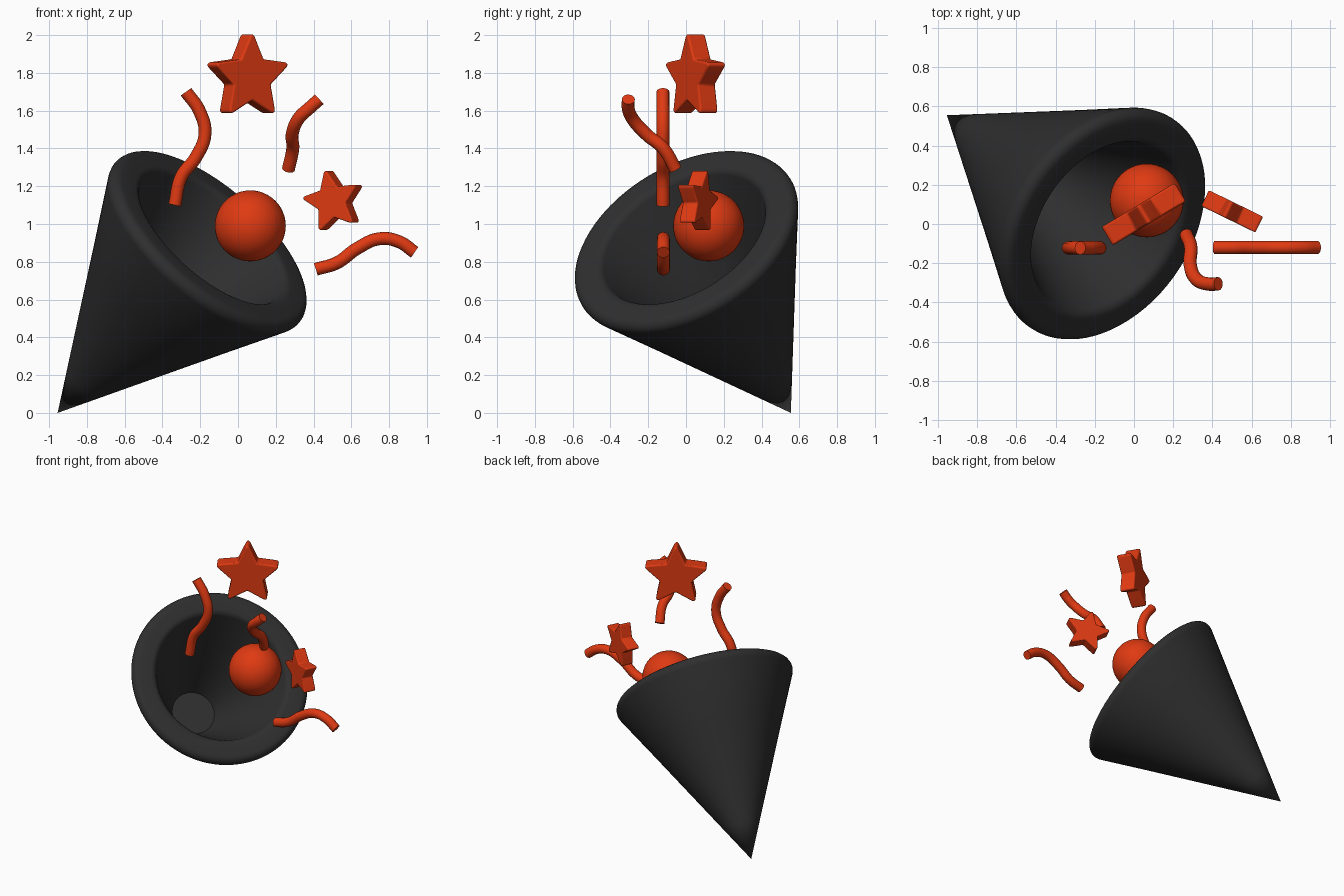
import bpy, bmesh, math
from mathutils import Vector, Matrix

if "Cube" in bpy.data.objects:
    bpy.data.objects.remove(bpy.data.objects["Cube"])


def material(name, rgb):
    m = bpy.data.materials.new(name)
    m.diffuse_color = (*rgb, 1)
    m.use_nodes = True
    m.node_tree.nodes["Principled BSDF"].inputs["Base Color"].default_value = m.diffuse_color
    return m


BLACK = material("charcoal", (0.028, 0.028, 0.028))
RED = material("orange_red", (0.74, 0.042, 0.006))


def select(ob):
    bpy.ops.object.select_all(action='DESELECT')
    ob.select_set(True)
    bpy.context.view_layer.objects.active = ob


def finish(name, bm, mat, angle=40):
    bmesh.ops.recalc_face_normals(bm, faces=bm.faces)
    me = bpy.data.meshes.new(name)
    bm.to_mesh(me)
    bm.free()
    me.materials.append(mat)
    ob = bpy.data.objects.new(name, me)
    bpy.context.collection.objects.link(ob)
    select(ob)
    bpy.ops.object.shade_smooth_by_angle(angle=math.radians(angle))
    return ob


def arc(cx, cy, r, a0, a1, n=6):
    return [(cx + r * math.cos(math.radians(a0 + (a1 - a0) * i / n)),
             cy + r * math.sin(math.radians(a0 + (a1 - a0) * i / n))) for i in range(n + 1)]


# Party cone: hollow profile (radius, height) spun round its axis
apex = Vector((-0.955, 0.555, 0))
axis = (Vector((-0.16, 0, 0.905)) - apex).normalized()
profile = [(0, 0)]
profile += [(0.492 * h, h) for h in (0.25, 0.6, 0.95)]
profile += arc(0.596, 1.32, 0.05, -26, 90)          # rounded outer lip
profile += arc(0.515, 1.32, 0.05, 90, 154 + 0)      # rounded inner lip
profile += [(0.155, 0.58), (0, 0.58)]               # inner wall and floor
bm = bmesh.new()
vs = [bm.verts.new((r, 0, h)) for r, h in profile]
es = [bm.edges.new(p) for p in zip(vs, vs[1:])]
bmesh.ops.spin(bm, geom=vs + es, cent=(0, 0, 0), axis=(0, 0, 1),
               angle=math.tau, steps=96, use_duplicate=False)
bmesh.ops.remove_doubles(bm, verts=bm.verts, dist=1e-5)
rot = Vector((0, 0, 1)).rotation_difference(axis).to_matrix().to_4x4()
bm.transform(Matrix.Translation(apex) @ rot)
finish("party_cone", bm, BLACK)

# Ball
bm = bmesh.new()
bmesh.ops.create_uvsphere(bm, u_segments=48, v_segments=24, radius=0.188)
bm.transform(Matrix.Translation((0.065, 0.12, 0.99)))
finish("ball", bm, RED)


# Stars: rounded-tip prisms
def star(name, loc, turn, roll, s, thick):
    bm = bmesh.new()
    ring = []
    for i in range(10):
        a = math.radians(90 + roll + 36 * i)
        r = (0.12 if i % 2 else 0.25) * s
        ring.append(bm.verts.new((r * math.cos(a), -thick / 2, r * math.sin(a))))
    face = bm.faces.new(ring)
    ext = bmesh.ops.extrude_face_region(bm, geom=[face], use_keep_orig=True)
    moved = [g for g in ext["geom"] if isinstance(g, bmesh.types.BMVert)]
    bmesh.ops.translate(bm, verts=moved, vec=(0, thick, 0))
    tips = [e for e in bm.edges
            if abs(e.verts[0].co.y - e.verts[1].co.y) > thick / 2
            and math.hypot(e.verts[0].co.x, e.verts[0].co.z) > 0.2 * s]
    bmesh.ops.recalc_face_normals(bm, faces=bm.faces)
    bmesh.ops.bevel(bm, geom=tips, offset=0.04 * s, segments=6,
                    profile=0.5, affect='EDGES')
    bm.transform(Matrix.Translation(loc) @ Matrix.Rotation(math.radians(turn), 4, 'Z'))
    ob = finish(name, bm, RED)
    b = ob.modifiers.new("soft_edges", 'BEVEL')
    b.width = 0.01 * s
    b.segments = 3
    b.limit_method = 'ANGLE'
    b.angle_limit = math.radians(40)


star("large_star", (0.05, 0.05, 1.775), 31, 0, 1.0, 0.11)
star("small_star", (0.51, 0.06, 1.12), -26, 12, 0.72, 0.09)


# Streamers: round tubes along smooth paths
def streamer(name, pts):
    cu = bpy.data.curves.new(name, 'CURVE')
    cu.dimensions = '3D'
    cu.bevel_depth = 0.034
    cu.bevel_resolution = 6
    cu.use_fill_caps = True
    sp = cu.splines.new('BEZIER')
    sp.resolution_u = 10
    sp.bezier_points.add(len(pts) - 1)
    for bp, p in zip(sp.bezier_points, pts):
        bp.co = p
        bp.handle_left_type = bp.handle_right_type = 'AUTO'
    cu.materials.append(RED)
    ob = bpy.data.objects.new(name, cu)
    bpy.context.collection.objects.link(ob)
    select(ob)
    bpy.ops.object.convert(target='MESH')
    bpy.ops.object.shade_smooth_by_angle(angle=math.radians(40))


streamer("left_streamer", [(x, -0.122, z) for x, z in (
    (-0.275, 1.70), (-0.205, 1.60), (-0.175, 1.475), (-0.225, 1.35),
    (-0.30, 1.25), (-0.335, 1.10))])
streamer("middle_streamer", [
    (0.43, -0.305, 1.66), (0.385, -0.307, 1.62), (0.322, -0.285, 1.56),
    (0.287, -0.21, 1.475), (0.29, -0.12, 1.40), (0.267, -0.055, 1.29)])
streamer("right_streamer", [(x, -0.12, z) for x, z in (
    (0.412, 0.76), (0.525, 0.795), (0.63, 0.87), (0.75, 0.922),
    (0.855, 0.905), (0.935, 0.85))])
